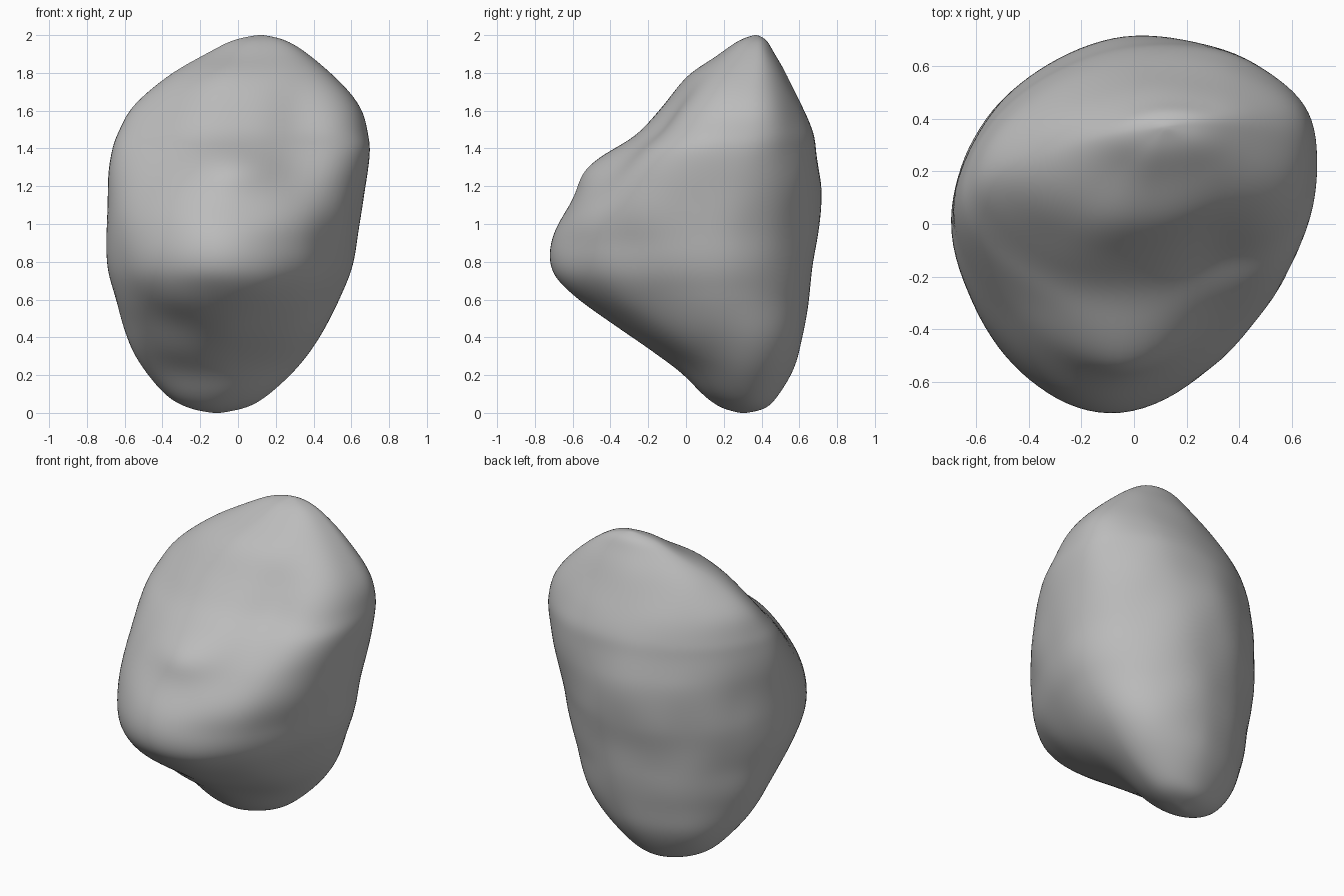
import bpy
import bmesh
from math import sin, cos, pi, exp
from mathutils import Vector, noise

cube = bpy.data.objects.get("Cube")
if cube:
    bpy.data.objects.remove(cube, do_unlink=True)

SIDES = 96
STEPS = 8

# Levels of the boulder: height, left x, right x, front y, back y, centre x, centre y
LEVELS = [
    (0.00, -0.11, -0.11, 0.30, 0.30, -0.11, 0.30),
    (0.03, -0.25, 0.03, 0.19, 0.41, -0.11, 0.30),
    (0.10, -0.38, 0.15, 0.09, 0.48, -0.10, 0.29),
    (0.25, -0.51, 0.32, -0.06, 0.57, -0.08, 0.25),
    (0.45, -0.60, 0.46, -0.35, 0.62, -0.06, 0.19),
    (0.65, -0.66, 0.55, -0.63, 0.65, -0.05, 0.13),
    (0.80, -0.69, 0.60, -0.72, 0.67, -0.05, 0.11),
    (1.00, -0.70, 0.64, -0.68, 0.70, -0.05, 0.11),
    (1.20, -0.69, 0.67, -0.53, 0.71, -0.03, 0.13),
    (1.37, -0.67, 0.70, -0.37, 0.68, 0.00, 0.17),
    (1.48, -0.64, 0.69, -0.24, 0.66, 0.02, 0.21),
    (1.62, -0.56, 0.64, -0.12, 0.61, 0.04, 0.25),
    (1.78, -0.37, 0.51, 0.01, 0.53, 0.06, 0.29),
    (1.90, -0.16, 0.36, 0.17, 0.46, 0.09, 0.34),
    (1.97, -0.02, 0.24, 0.28, 0.42, 0.11, 0.36),
    (2.00, 0.12, 0.12, 0.37, 0.37, 0.12, 0.37),
]

# Roundness of each quarter, low and high on the boulder:
# back right, back left, front left, front right
ROUND_LOW = [1.9, 1.95, 1.72, 1.88]
ROUND_HIGH = [2.0, 1.9, 1.6, 2.8]


def spline(a, b, c, d, t):
    return 0.5 * (2 * b + (c - a) * t + (2 * a - 5 * b + 4 * c - d) * t * t
                  + (3 * b - a - 3 * c + d) * t ** 3)


def level_at(i, t):
    rows = [LEVELS[min(max(k, 0), len(LEVELS) - 1)] for k in range(i - 1, i + 3)]
    return [spline(*values, t) for values in zip(*rows)]


def bell(d):
    return exp(-d * d)


def outline(angle, z):
    """Unit outline point whose corner roundness blends around the ring."""
    rise = min(1, max(0, (z - 0.9) / 0.5))
    corners = [a + (b - a) * rise for a, b in zip(ROUND_LOW, ROUND_HIGH)]
    q = (angle / (pi / 2) - 0.5) % 4
    k = int(q)
    f = (1 - cos(pi * (q - k))) / 2
    p = corners[k] * (1 - f) + corners[(k + 1) % 4] * f
    c, s = cos(angle), sin(angle)
    r = (abs(c) ** p + abs(s) ** p) ** (-1 / p)
    return c * r, s * r


def surface_point(level, angle):
    z, left, right, front, back, cx, cy = level
    u, v = outline(angle, z)
    x = cx + u * (right - cx if u > 0 else cx - left)
    y = cy + v * (back - cy if v > 0 else cy - front)
    # The crest runs diagonally, further back on the right
    y += 0.08 * u * min(1, (back - front) / 0.9)
    if v < 0:
        # Shallow gully in the upper front
        y -= 0.07 * v * bell((x - 0.31) / 0.13) * bell((z - 1.42) / 0.27)
        # Rounded knob in the middle of the front
        y += 0.09 * v * bell((x - 0.0) / 0.24) * bell((z - 1.3) / 0.13)
    return Vector((x, y, z))


# Loft the levels into a closed boulder
bm = bmesh.new()
rings = []
for i in range(len(LEVELS) - 1):
    for step in range(STEPS):
        if i == 0 and step == 0:
            continue
        level = level_at(i, step / STEPS)
        rings.append([bm.verts.new(surface_point(level, 2 * pi * k / SIDES))
                      for k in range(SIDES)])
bottom = bm.verts.new((LEVELS[0][1], LEVELS[0][3], 0))
top = bm.verts.new((LEVELS[-1][1], LEVELS[-1][3], 2))
for k in range(SIDES):
    n = (k + 1) % SIDES
    for low, high in zip(rings, rings[1:]):
        bm.faces.new((low[k], low[n], high[n], high[k]))
    bm.faces.new((bottom, rings[0][n], rings[0][k]))
    bm.faces.new((top, rings[-1][k], rings[-1][n]))

# Soft weathered unevenness
for _ in range(8):
    bmesh.ops.smooth_vert(bm, verts=bm.verts, factor=0.5,
                          use_axis_x=True, use_axis_y=True, use_axis_z=True)
bm.normal_update()
moves = [(v, v.normal * (0.004 + 0.012 * noise.noise(v.co * 3.2))) for v in bm.verts]
for v, move in moves:
    v.co += move
bmesh.ops.recalc_face_normals(bm, faces=bm.faces)

mesh = bpy.data.meshes.new("boulder")
bm.to_mesh(mesh)
bm.free()
boulder = bpy.data.objects.new("boulder", mesh)
bpy.context.collection.objects.link(boulder)

# Plain grey stone
stone = bpy.data.materials.new("grey stone")
stone.use_nodes = True
grey = (0.5, 0.5, 0.5, 1)
stone.diffuse_color = grey
stone.node_tree.nodes["Principled BSDF"].inputs["Base Color"].default_value = grey
mesh.materials.append(stone)
mesh.shade_smooth()
